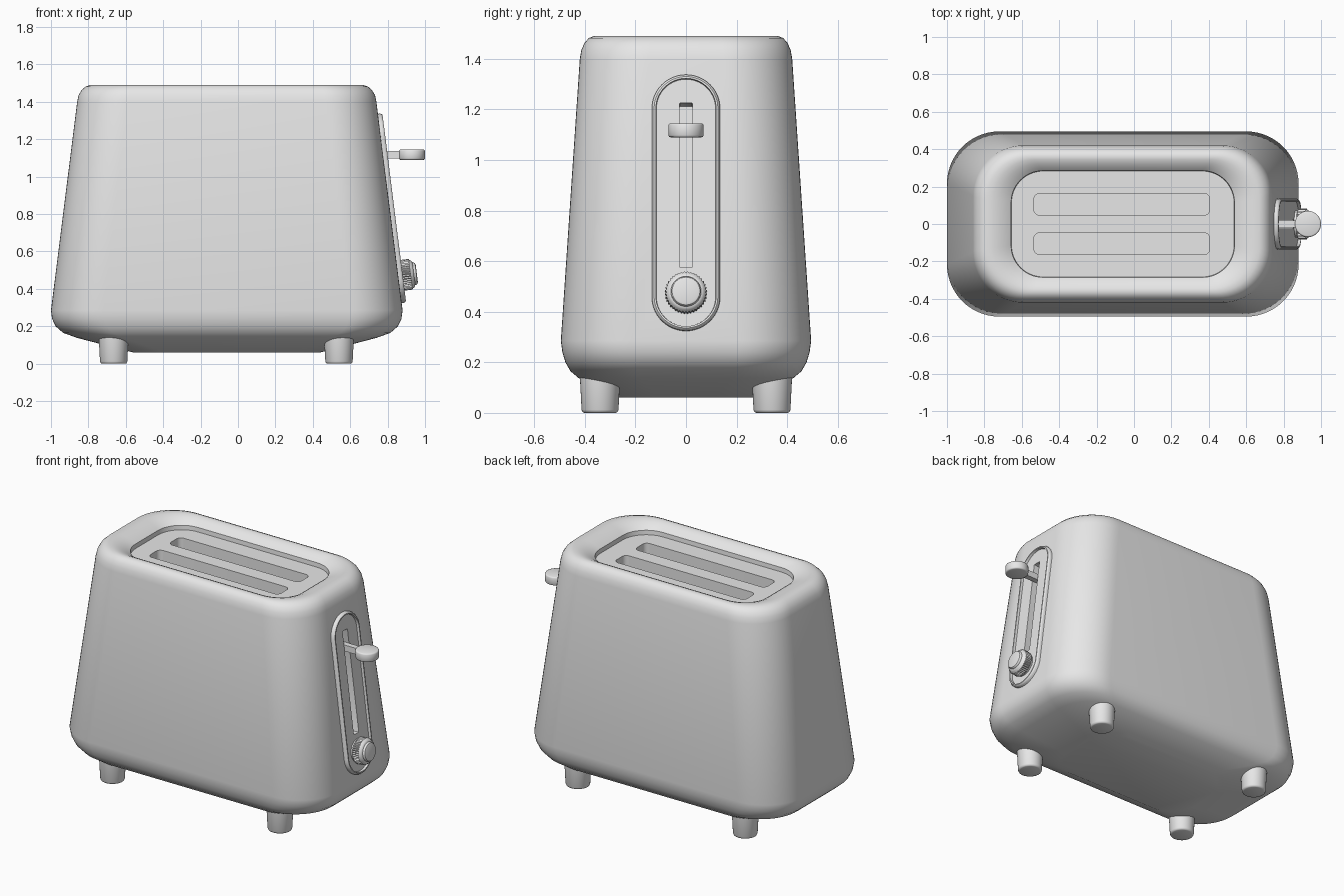
import bpy, bmesh, math
from mathutils import Vector, Matrix

if "Cube" in bpy.data.objects:
    bpy.data.objects.remove(bpy.data.objects["Cube"])

grey = bpy.data.materials.new("light grey")
grey.diffuse_color = (0.8, 0.8, 0.8, 1)
grey.use_nodes = True
grey.node_tree.nodes["Principled BSDF"].inputs["Base Color"].default_value = grey.diffuse_color
CX = -0.06                                   # body centre in x


def rrect(hx, hy, r, n=14):
    """Rounded rectangle outline as 2D points."""
    pts = []
    for k, (sx, sy) in enumerate([(1, 1), (-1, 1), (-1, -1), (1, -1)]):
        for i in range(n + 1):
            a = math.pi / 2 * (k + i / n)
            pts.append((sx * (hx - r) + r * math.cos(a), sy * (hy - r) + r * math.sin(a)))
    return pts


def circle(r, n=40, tooth=0):
    return [((r + tooth * (i % 2)) * math.cos(2 * math.pi * i / n),
             (r + tooth * (i % 2)) * math.sin(2 * math.pi * i / n)) for i in range(n)]


def loft(name, rings, matrix=Matrix.Identity(4)):
    """Closed skin through (outline, height) rings stacked on local z."""
    bm = bmesh.new()
    loops = [[bm.verts.new(matrix @ Vector((x, y, h))) for x, y in pts] for pts, h in rings]
    for a, b in zip(loops, loops[1:]):
        for i in range(len(a)):
            j = (i + 1) % len(a)
            bm.faces.new((a[i], a[j], b[j], b[i]))
    bm.faces.new(loops[0])
    bm.faces.new(loops[-1])
    bmesh.ops.remove_doubles(bm, verts=bm.verts, dist=1e-5)
    bmesh.ops.recalc_face_normals(bm, faces=bm.faces)
    me = bpy.data.meshes.new(name)
    bm.to_mesh(me)
    bm.free()
    me.materials.append(grey)
    ob = bpy.data.objects.new(name, me)
    bpy.context.collection.objects.link(ob)
    return ob


def activate(ob):
    bpy.ops.object.select_all(action='DESELECT')
    ob.select_set(True)
    bpy.context.view_layer.objects.active = ob


def smooth(ob, deg=32):
    activate(ob)
    bpy.ops.object.shade_smooth_by_angle(angle=math.radians(deg))


def cut(ob, cutter):
    activate(ob)
    m = ob.modifiers.new("cut", 'BOOLEAN')
    m.operation, m.object, m.solver = 'DIFFERENCE', cutter, 'EXACT'
    bpy.ops.object.modifier_apply(modifier=m.name)


# Body: tapered rounded shell with a rolled rim and recessed top panel
profile = [  # half x, half y, corner radius, z
    (.50, .28, .17, .06), (.80, .425, .25, .138), (.875, .457, .265, .165),
    (.915, .477, .275, .20), (.934, .489, .28, .24), (.94, .495, .28, .285),
    (.80, .42, .27, 1.40), (.793, .414, .27, 1.435), (.777, .402, .26, 1.462),
    (.755, .385, .25, 1.482), (.73, .365, .24, 1.49), (.69, .345, .22, 1.488),
    (.655, .322, .20, 1.478), (.62, .30, .18, 1.463), (.597, .285, .17, 1.448),
    (.595, .283, .17, 1.42)]
body = loft("body", [(rrect(hx, hy, r), z) for hx, hy, r, z in profile],
            Matrix.Translation((CX, 0, 0)))

# Frame of the tilted right wall: local z points out, local y runs up the wall
tilt = math.atan(.14 / 1.115)
out = Vector((math.cos(tilt), 0, math.sin(tilt)))
up = Vector((-math.sin(tilt), 0, math.cos(tilt)))
WALL = Matrix.Translation((.8116, 0, .83)) @ Matrix((Vector((0, 1, 0)), up, out)).transposed().to_4x4()

# Side plate: stadium tray with a raised border
steps = [(.135, -.02), (.135, .012), (.131, .02), (.126, .024), (.119, .024), (.117, .008)]
plate = loft("side_plate", [(rrect(w, .375 + w, w), h) for w, h in steps], WALL)

# Cut the bread slots and the lever groove
groove = loft("groove_cutter", [(rrect(.025, .328, .003, 2), h) for h in (-.1, .1)],
              WALL @ Matrix.Translation((0, .07, 0)))
cut(plate, groove)
cut(body, groove)
cutters = [groove]
for s in (-1, 1):
    slot = loft("slot_cutter", [(rrect(.47, .058, .03, 6), z) for z in (.5, 1.6)],
                Matrix.Translation((-.065, .105 * s, 0)))
    cut(body, slot)
    cutters.append(slot)
for c in cutters:
    bpy.data.objects.remove(c)
smooth(body)
smooth(plate)

# Lever: flat stem with a round finger pad
stem = loft("lever_stem", [(rrect(.10, .018, .004, 2), z) for z in (1.098, 1.138)],
            Matrix.Translation((.81, 0, 0)))
pad = loft("lever_pad", [(circle(r, 48), z) for r, z in
           [(.062, 1.09), (.067, 1.092), (.07, 1.098), (.07, 1.137), (.067, 1.143), (.062, 1.145)]],
           Matrix.Translation((.93, 0, 0)))
smooth(pad, 50)

# Browning dial: ribbed grip with a rounded cap
dial_steps = [(.070, -.01, 0), (.074, .02, 0), (.077, .024, .006), (.077, .066, .006),
              (.076, .070, 0), (.072, .078, 0), (.064, .083, 0), (.060, .084, 0),
              (.059, .092, 0), (.055, .097, 0), (.046, .10, 0)]
dial = loft("dial", [(circle(r, 80, t), h) for r, h, t in dial_steps],
            WALL @ Matrix.Translation((0, -.363, 0)))
smooth(dial)

# Four tapered feet
for fx, side in ((-.665, "left"), (.54, "right")):
    for s, end in ((-1, "front"), (1, "back")):
        foot = loft(f"{end}_{side}_foot", [(circle(r), z) for r, z in
                    [(.062, 0), (.069, .003), (.073, .012), (.081, .17)]],
                    Matrix.Translation((fx, .34 * s, 0)))
        smooth(foot, 50)
